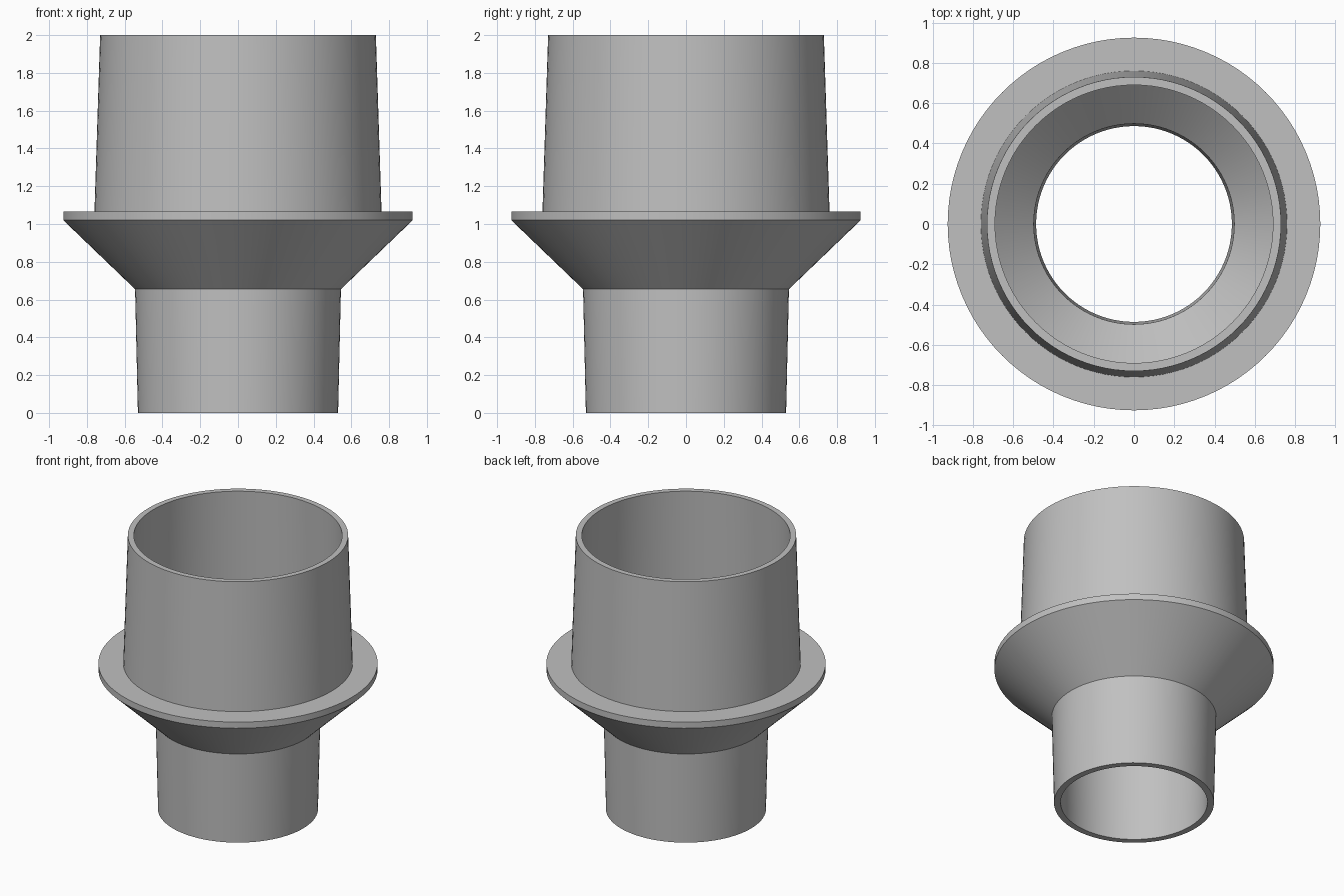
import bpy
import bmesh
import math

SIDES = 96

cube = bpy.data.objects.get("Cube")
if cube:
    bpy.data.objects.remove(cube, do_unlink=True)

# Plain grey plastic
grey = bpy.data.materials.new("grey_plastic")
grey.use_nodes = True
colour = (0.53, 0.53, 0.53, 1)
grey.diffuse_color = colour
grey.node_tree.nodes["Principled BSDF"].inputs["Base Color"].default_value = colour


def lathe(name, profile, material):
    """Turn a closed (radius, height) profile around the z axis."""
    bm = bmesh.new()
    verts = [bm.verts.new((r, 0, z)) for r, z in profile]
    edges = [bm.edges.new((a, b)) for a, b in zip(verts, verts[1:] + verts[:1])]
    bmesh.ops.spin(bm, geom=verts + edges, cent=(0, 0, 0), axis=(0, 0, 1),
                   angle=math.tau, steps=SIDES, use_merge=True)
    bmesh.ops.remove_doubles(bm, verts=bm.verts, dist=0.0001)
    bmesh.ops.recalc_face_normals(bm, faces=bm.faces)
    mesh = bpy.data.meshes.new(name)
    bm.to_mesh(mesh)
    bm.free()
    mesh.materials.append(material)
    obj = bpy.data.objects.new(name, mesh)
    bpy.context.collection.objects.link(obj)
    bpy.ops.object.select_all(action='DESELECT')
    obj.select_set(True)
    bpy.context.view_layer.objects.active = obj
    bpy.ops.object.shade_smooth_by_angle(angle=math.radians(25))
    return obj


# Outside: narrow spigot, funnel, flange, wide spigot
outer = [(0.53, 0), (0.545, 0.655), (0.925, 1.02), (0.925, 1.065),
         (0.76, 1.065), (0.73, 2)]
# Inside: wide bore, funnel, narrow bore
inner = [(0.69, 2), (0.725, 0.88), (0.498, 0.665), (0.486, 0)]

lathe("pipe_reducer", outer + inner, grey)
